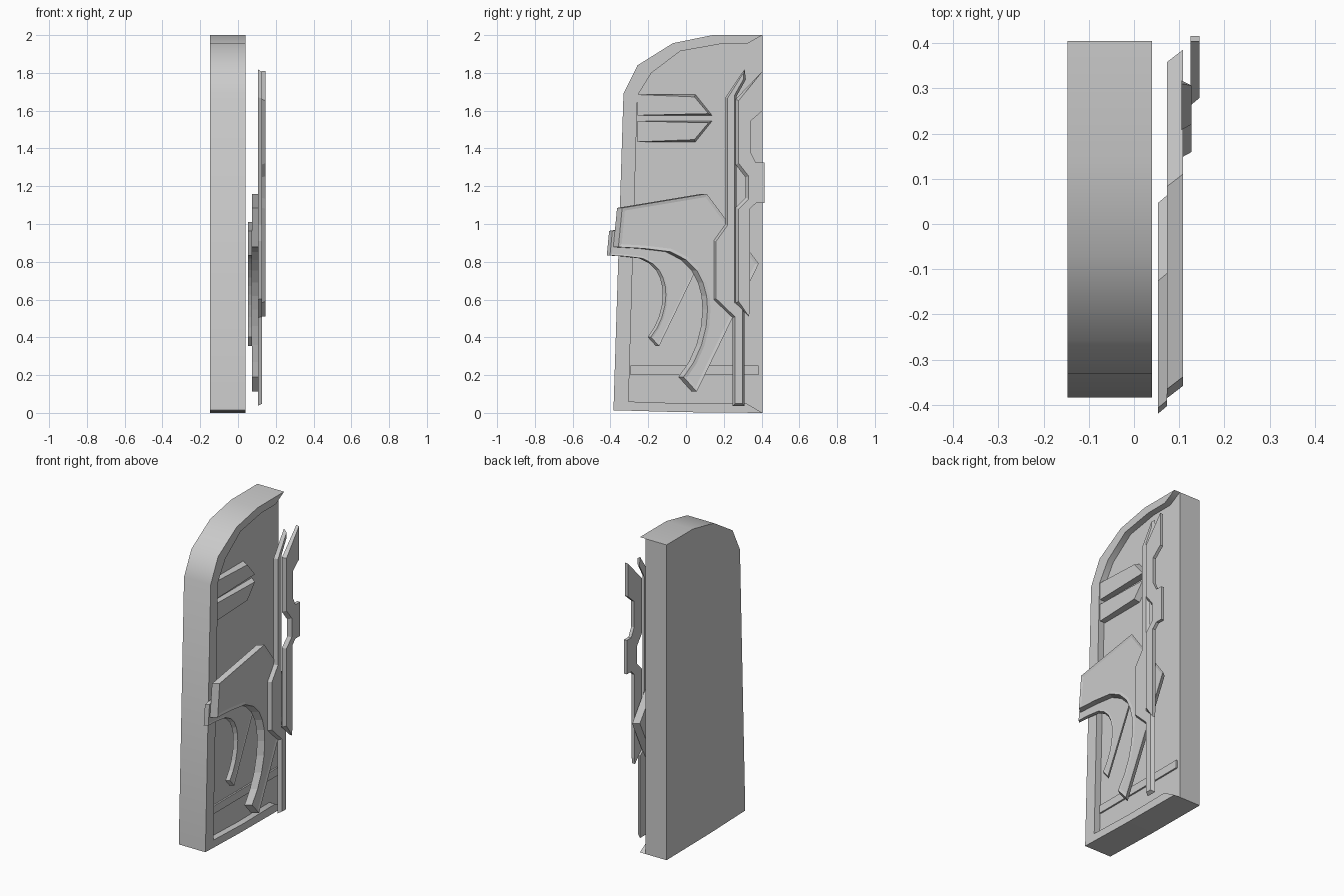
import bpy, bmesh, math
from mathutils import Vector

if "Cube" in bpy.data.objects:
    bpy.data.objects.remove(bpy.data.objects["Cube"])


def finish(name, bm):
    bmesh.ops.recalc_face_normals(bm, faces=bm.faces)
    me = bpy.data.meshes.new(name)
    bm.to_mesh(me)
    bm.free()
    ob = bpy.data.objects.new(name, me)
    bpy.context.collection.objects.link(ob)
    return ob


def inset(pts, d, fixed=()):
    """Mitred inward offset of a closed (y, z) profile."""
    n = len(pts)
    p = [Vector(q) for q in pts]
    area = sum(p[i].x * p[(i + 1) % n].y - p[(i + 1) % n].x * p[i].y for i in range(n))
    s = 1 if area > 0 else -1
    out = []
    for i in range(n):
        a = (p[i] - p[i - 1]).normalized()
        b = (p[(i + 1) % n] - p[i]).normalized()
        na, nb = Vector((-a.y, a.x)) * s, Vector((-b.y, b.x)) * s
        m = (na + nb) / max(1 + na.dot(nb), 0.5)
        out.append(tuple(p[i] if i in fixed else p[i] + m * d))
    return out


def plate(name, rings):
    """Loft matching (x, profile) rings and cap both ends."""
    bm = bmesh.new()
    loops = [[bm.verts.new((x, y, z)) for y, z in pts] for x, pts in rings]
    for lo, hi in zip(loops, loops[1:]):
        n = len(lo)
        for i in range(n):
            j = (i + 1) % n
            bm.faces.new((lo[i], lo[j], hi[j], hi[i]))
    bm.faces.new(loops[0])
    bm.faces.new(loops[-1])
    return finish(name, bm)


# Door slab with a raised rim, open along the straight edge
BACK, FLOOR, RIM = -0.147, 0.0, 0.04
outer = [(0.405, 2), (0.14, 2), (-0.07, 1.957), (-0.257, 1.84), (-0.331, 1.69),
         (-0.384, 0.014), (-0.03, 0.004), (0.405, 0)]
inner = [(0.32, 1.952), (0.178, 1.952), (-0.03, 1.915), (-0.183, 1.80),
         (-0.257, 1.68), (-0.304, 0.06), (0, 0.05), (0.315, 0.053)]
bm = bmesh.new()
ring = lambda x, pts: [bm.verts.new((x, y, z)) for y, z in pts]
back, front = ring(BACK, outer), ring(RIM, outer)
lip, base = ring(RIM, inner), ring(FLOOR, inner)
c_top, c_bot = ring(FLOOR, [outer[0], outer[-1]])
lip_full = [front[0]] + lip + [front[-1]]
base_full = [c_top] + base + [c_bot]
for lo, hi in ((back, front), (base_full, lip_full)):
    for i in range(len(lo) - 1):
        bm.faces.new((lo[i], lo[i + 1], hi[i + 1], hi[i]))
bm.faces.new(back)
bm.faces.new(base_full)
bm.faces.new(front + lip[::-1])
bm.faces.new((back[0], c_top, c_bot, back[-1]))
slab = finish("door_slab", bm)
bpy.context.view_layer.objects.active = slab
slab.select_set(True)
bpy.ops.object.shade_smooth_by_angle(angle=math.radians(35))

# Pair of pointed bars, mirrored about their centre line
for name, sgn in (("upper_pointed_bar", 1), ("lower_pointed_bar", -1)):
    bar = [(-0.257, 1.56 + sgn * 0.015), (0.138, 1.56 + sgn * 0.015),
           (0.05, 1.56 + sgn * 0.125), (-0.257, 1.56 + sgn * 0.125)]
    plate(name, [(FLOOR, bar), (0.035, inset(bar, 0.012, (0, 3)))])

# Low cross strip near the bottom
strip = [(-0.293, 0.2), (0.384, 0.2), (0.384, 0.25), (-0.293, 0.25)]
plate("bottom_strip", [(FLOOR, strip), (0.01, strip)])

# Curved blades: the same slanted profile at two sizes
blade = [(-0.365, 1.085), (0.083, 1.16), (0.358, 0.79), (0.03, 0.112), (-0.04, 0.19),
         (0.015, 0.27), (0.055, 0.36), (0.08, 0.46), (0.087, 0.547), (0.082, 0.62),
         (0.063, 0.69), (0.03, 0.755), (-0.025, 0.81), (-0.108, 0.853),
         (-0.246, 0.87), (-0.385, 0.878)]
for name, s, dy, dz, x0, x1 in (("large_blade", 1, 0, 0, 0.073, 0.108),
                                ("small_blade", 0.627, -0.178, 0.283, 0.053, 0.073)):
    low = [(s * y + dy, s * z + dz) for y, z in blade]
    high = [(y + 0.027 * s, z) for y, z in low]
    plate(name, [(x0, low), (x1, high), (x1 - 0.004 * s, inset(high, 0.016 * s))])

# Long inner rail
rail = [(0.31, 1.82), (0.208, 1.67), (0.208, 0.997), (0.147, 0.912), (0.147, 0.6),
        (0.247, 0.504), (0.247, 0.037), (0.31, 0.037), (0.31, 0.557), (0.268, 0.59),
        (0.268, 1.677), (0.317, 1.765)]
plate("inner_rail", [(0.105, rail), (0.127, inset(rail, 0.012))])

# Edge rail with the latch block; its right side stays straight
latch = [(0.405, 1.81), (0.262, 1.66), (0.262, 1.315), (0.315, 1.247), (0.315, 1.14),
         (0.262, 1.087), (0.262, 0.583), (0.333, 0.51), (0.338, 0.55), (0.338, 1.08),
         (0.37, 1.11), (0.415, 1.11), (0.415, 1.325), (0.37, 1.325), (0.342, 1.38),
         (0.342, 1.545), (0.405, 1.6)]
keep = (0,) + tuple(range(7, len(latch)))
plate("edge_rail", [(0.125, latch), (0.145, inset(latch, 0.017, keep))])
